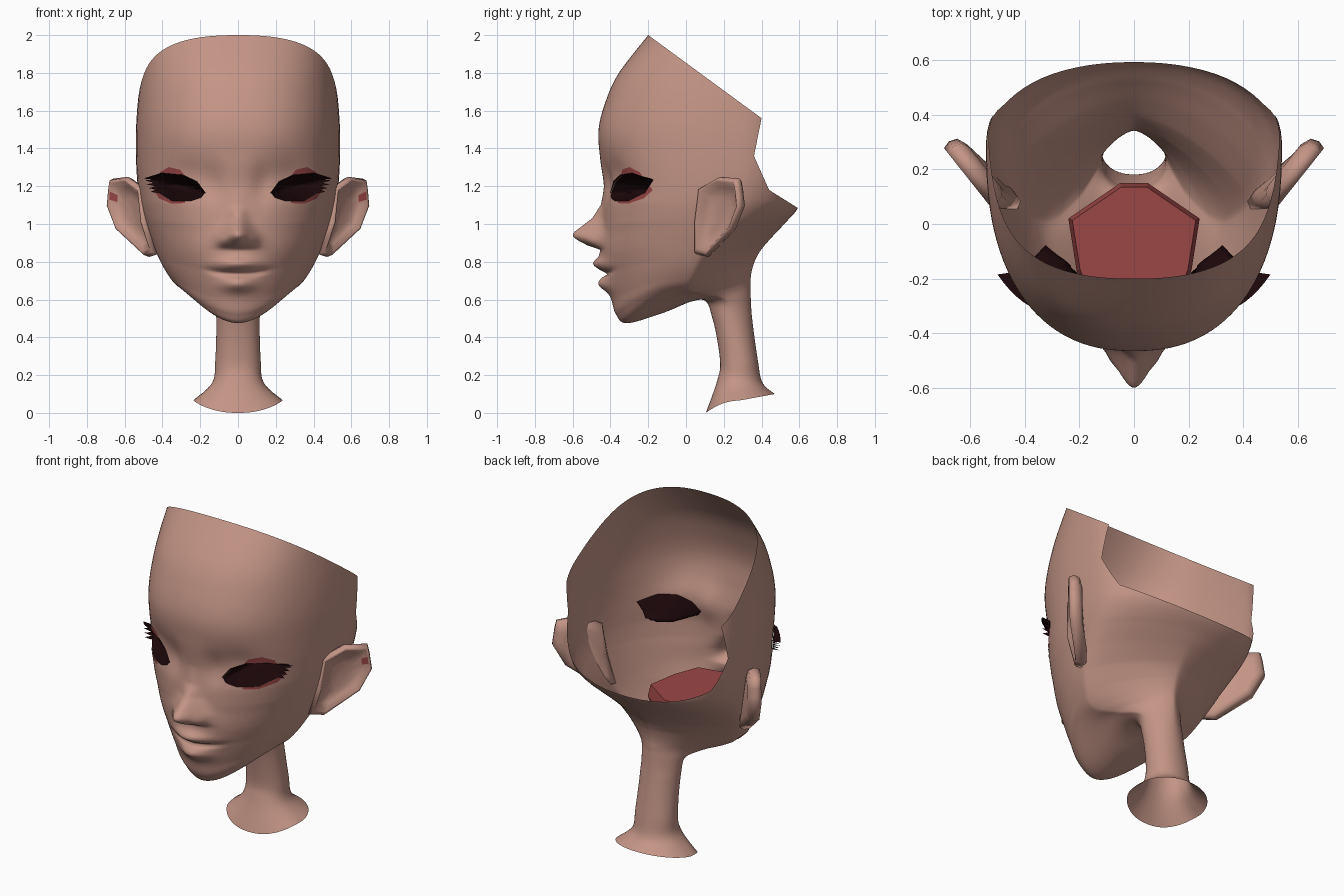
import bpy
import bmesh
import math
from mathutils import Vector
from mathutils.bvhtree import BVHTree

cube = bpy.data.objects.get("Cube")
if cube:
    bpy.data.objects.remove(cube, do_unlink=True)


def material(name, color):
    mat = bpy.data.materials.new(name)
    mat.use_nodes = True
    mat.diffuse_color = (*color, 1)
    node = next(n for n in mat.node_tree.nodes if n.type == "BSDF_PRINCIPLED")
    node.inputs["Base Color"].default_value = (*color, 1)
    node.inputs["Roughness"].default_value = 0.8
    return mat


SKIN = material("skin", (0.55, 0.30, 0.24))
RED = material("deep red", (0.33, 0.062, 0.062))
DARK = material("near black", (0.011, 0.002, 0.003))


def make_object(name, bm, mirror=True, smooth=True):
    for face in bm.faces:
        face.smooth = smooth
    mesh = bpy.data.meshes.new(name)
    bm.to_mesh(mesh)
    bm.free()
    for mat in (SKIN, RED, DARK):
        mesh.materials.append(mat)
    obj = bpy.data.objects.new(name, mesh)
    bpy.context.collection.objects.link(obj)
    if mirror:
        obj.modifiers.new("mirror", "MIRROR").merge_threshold = 0.0005
    return obj


def lerp(points, value):
    # piecewise linear lookup, points sorted by falling key
    if value >= points[0][0]:
        return points[0][1]
    for (a, fa), (b, fb) in zip(points, points[1:]):
        if value >= b:
            return fa + (fb - fa) * (a - value) / (a - b)
    return points[-1][1]


def spline(a, b, c, d, t):
    return 0.5 * (2 * b + (c - a) * t + (2 * a - 5 * b + 4 * c - d) * t * t
                  + (3 * b - a - 3 * c + d) * t ** 3)


def bell(value, centre, width, power=2):
    return math.exp(-(abs(value - centre) / width) ** power)


# Head sections: front z, front y, half width, side z, side y, back z, back y
SECTIONS = [Vector(row) for row in (
    (2, -.2, .49, 2, .28, 2, .5),
    (1.8, -.355, .512, 1.8, .28, 1.8, .56),
    (1.65, -.425, .53, 1.65, .28, 1.65, .59),
    (1.5, -.463, .54, 1.5, .28, 1.5, .6),
    (1.35, -.455, .54, 1.35, .275, 1.35, .605),
    (1.2, -.435, .532, 1.21, .255, 1.2, .61),
    (1.08, -.44, .515, 1.1, .22, 1.09, .595),
    (.96, -.445, .487, 1, .17, 1, .52),
    (.84, -.455, .452, .9, .115, .925, .45),
    (.72, -.43, .415, .81, .065, .86, .395),
    (.6, -.395, .37, .73, .03, .805, .365),
    (.52, -.37, .325, .675, .01, .76, .35),
    (.475, -.31, .27, .645, .03, .72, .343),
    (.53, -.12, .19, .625, .11, .68, .342),
    (.6, .08, .13, .595, .21, .63, .342),
    (.5, .14, .115, .5, .24, .5, .35),
    (.28, .18, .12, .28, .28, .28, .38),
    (.17, .165, .137, .16, .28, .16, .405),
    (0, .105, .235, .065, .28, .1, .47),
)]
NOSE_HEIGHT = [(1.2, 0), (1.1, .012), (1.03, .055), (.955, .15), (.94, .155),
               (.92, .135), (.885, .065), (.865, 0)]
NOSE_WIDTH = [(1.15, .04), (1.03, .05), (.94, .078), (.88, .085)]
# how pointed the sections are, by side height
TAPER = [(1.25, 0), (1.12, .08), (1.03, .25), (.92, .65), (.82, .95), (.72, 1),
         (.64, .9), (.5, .35), (.3, .2)]


def face_relief(x, z):
    # forward offset of nose, lips and eye sockets
    out = lerp(NOSE_HEIGHT, z) * bell(x, 0, lerp(NOSE_WIDTH, z))
    out += .022 * bell(z, .91, .025) * bell(x, .08, .025)
    out += .045 * bell(z, .788, .032) * bell(x, 0, .11)
    out += .045 * bell(z, .68, .038) * bell(x, 0, .085)
    out -= .026 * bell(z, .735 + .8 * x * x, .013) * bell(x, 0, .15, 4)
    out -= .03 * bell(z, 1.26, .1) * bell(x, .26, .12)
    out -= .022 * bell(z, 1.21, .1) * bell(x, .13, .055)
    return out


def head_point(row, angle):
    zf, yf, width, zs, ys, zb, yb = row
    c, s = math.cos(angle), abs(math.sin(angle))
    front = c > 0
    power = .85 + (.25 if front else .6) * lerp(TAPER, zs)
    reach = abs(c) ** power
    x = width * s ** power
    if front:
        y = ys + (yf - ys) * reach
        z = zs + (zf - zs) * reach ** 2
    else:
        y = ys + (yb - ys) * reach
        z = zs + (zb - zs) * reach
    if front and y < -.1:
        y -= face_relief(x, z)
    return x, y, z


# Head and neck: one half, lofted from the sections
STEPS, COLUMNS = 10, 48
rows = []
last = len(SECTIONS) - 1
for i in range(last):
    near = [SECTIONS[min(max(i + k, 0), last)] for k in (-1, 0, 1, 2)]
    rows += [spline(*near, t / STEPS) for t in range(STEPS)]
rows.append(SECTIONS[-1])
angles = [math.pi * (j / COLUMNS) ** 1.5 for j in range(COLUMNS + 1)]
head = bmesh.new()
grid = [[head.verts.new(head_point(row, a)) for a in angles] for row in rows]
for upper, lower in zip(grid, grid[1:]):
    for j in range(COLUMNS):
        head.faces.new((upper[j], lower[j], lower[j + 1], upper[j + 1]))


def cut(faces, point, normal, clear=False):
    geom = set(faces)
    for face in faces:
        geom.update(face.verts)
        geom.update(face.edges)
    bmesh.ops.bisect_plane(head, geom=list(geom), dist=1e-5, plane_co=point,
                           plane_no=normal, clear_outer=clear)


# Open skull: slanted top rim, then the low notch at the back
cut(head.faces[:], Vector((0, -.2, 2)), Vector((0, .44, .6)), True)
notch = [(Vector((0, .36, 1.36)), Vector((0, .2, -.04))),
         (Vector((0, .36, 1.36)), Vector((0, .18, .08))),
         (Vector((0, .44, 1.18)), Vector((0, .1, .16)))]
for point, normal in notch:
    cut(head.faces[:], point, normal)
gone = [f for f in head.faces if f.calc_center_median().z > 1 and
        all((f.calc_center_median() - p).dot(n) > 0 for p, n in notch)]
bmesh.ops.delete(head, geom=gone, context="FACES")
surface = BVHTree.FromBMesh(head)

# Eyes and painted lids: cut convex outlines into the face
EYE = [(.177, 1.165), (.22, 1.22), (.29, 1.257), (.38, 1.262), (.45, 1.235),
       (.42, 1.165), (.35, 1.122), (.25, 1.122), (.195, 1.14)]
LID = [(.275, 1.25), (.305, 1.288), (.365, 1.302), (.41, 1.275), (.445, 1.18),
       (.415, 1.135), (.35, 1.108), (.28, 1.11)]


def outline_planes(outline):
    for (ax, az), (bx, bz) in zip(outline, outline[1:] + outline[:1]):
        yield Vector((ax, 0, az)), Vector((az - bz, 0, bx - ax)).normalized()


def depth_inside(co, outline):
    return min((p - co).dot(n) for p, n in outline_planes(outline))


def near_eye():
    found = []
    for face in head.faces:
        c = face.calc_center_median()
        if c.y < 0 and .12 < c.x < .52 and 1.07 < c.z < 1.34:
            found.append(face)
    return found


for outline in (LID, EYE):
    for point, normal in outline_planes(outline):
        cut(near_eye(), point, normal)
lids = bmesh.new()
for face in near_eye():
    centre = face.calc_center_median()
    if depth_inside(centre, EYE) > 0:
        face.material_index = 2
    elif depth_inside(centre, LID) > 0:
        # thin painted plate just outside the skin
        corners = [lids.verts.new(v.co + face.normal * .003) for v in face.verts]
        lids.faces.new(corners).material_index = 1
bmesh.ops.remove_doubles(lids, verts=lids.verts[:], dist=.0008)
make_object("eyelid_paint", lids)

# Deepen the eyes into bowls that lean toward the nose
for vert in head.verts:
    if vert.co.y < 0:
        depth = depth_inside(vert.co, EYE)
        if depth > 1e-4:
            vert.co += Vector((-.25, 1, 0)) * min(.2, depth * 3.5)
for edge in head.edges:
    if len({f.material_index for f in edge.link_faces}) > 1:
        edge.smooth = False
make_object("head", head)

# Eyelashes: a thin wing along the upper lid, spikes under the outer corner
lashes = bmesh.new()


def lash_root(x, z):
    hit = surface.ray_cast(Vector((x, -2, z)), Vector((0, 1, 0)))[0]
    return hit + Vector((0, -.004, 0))


def lash_tip(root):
    length = .01 + .04 * max(0, (root.x - .32) / .13)
    way = Vector((root.x - .24, -.03, (root.z - 1.2) * .7)).normalized()
    return root + way * length


def add_lash(*points):
    lashes.faces.new([lashes.verts.new(p) for p in points]).material_index = 2


for i in range(5):
    (ax, az), (bx, bz) = EYE[i:i + 2]
    for k in range(4):
        a, b = (lash_root(ax + (bx - ax) * t, az + (bz - az) * t)
                for t in (k / 4, (k + 1) / 4))
        if i < 4:
            add_lash(a, b, lash_tip(b), lash_tip(a))
        else:
            add_lash(a, b, lash_tip((a + b) / 2))
make_object("eyelashes", lashes, smooth=False)

# Ears: a cupped plate swept outward and back
EAR = [(0, 1.19), (.13, 1.25), (.26, 1.24), (.272, 1.19), (.279, 1.14),
       (.285, 1.1), (.22, .97), (.05, .825), (-.03, .84), (-.03, 1.0)]
OUT, FACING = Vector((.62, .78, 0)), Vector((.78, -.62, 0))


def ear_point(u, z, scale, offset):
    u, z = .12 + (u - .12) * scale, 1.06 + (z - 1.06) * scale
    co = Vector((.5, .08, z)) + OUT * u + FACING * offset
    co.x -= .35 * max(0, 1 - z)
    return co


ear = bmesh.new()
rings = [[ear.verts.new(ear_point(u, z, scale, offset)) for u, z in EAR]
         for scale, offset in ((.7, -.045), (.93, -.03), (1, .0), (.95, .03),
                               (.87, .028), (.7, -.005), (.4, -.02))]
count = len(EAR)
for r, (a, b) in enumerate(zip(rings, rings[1:])):
    for i in range(count):
        j = (i + 1) % count
        face = ear.faces.new((a[i], a[j], b[j], b[i]))
        # small painted patch in the upper fold
        if r == 4 and i == 3:
            face.material_index = 1
ear.faces.new(rings[0])
ear.faces.new(rings[-1])
bmesh.ops.recalc_face_normals(ear, faces=ear.faces[:])
make_object("ears", ear)

# Mouth lining: faceted pouch behind the lips
POUCH = [(0, .15), (.05, .15), (.24, .02), (.21, -.17), (.15, -.33), (0, -.36)]
pouch = bmesh.new()
levels = []
for z, scale in ((.68, .7), (.73, .9), (.8, 1), (.87, .94)):
    levels.append([pouch.verts.new((x * scale, -.1 + (y + .1) * scale, z))
                   for x, y in POUCH])
for a, b in zip(levels, levels[1:]):
    for i in range(len(POUCH) - 1):
        pouch.faces.new((a[i], b[i], b[i + 1], a[i + 1]))
pouch.faces.new(levels[0])
pouch.faces.new(levels[-1][::-1])
for face in pouch.faces:
    face.material_index = 1
make_object("mouth_lining", pouch, smooth=False)
